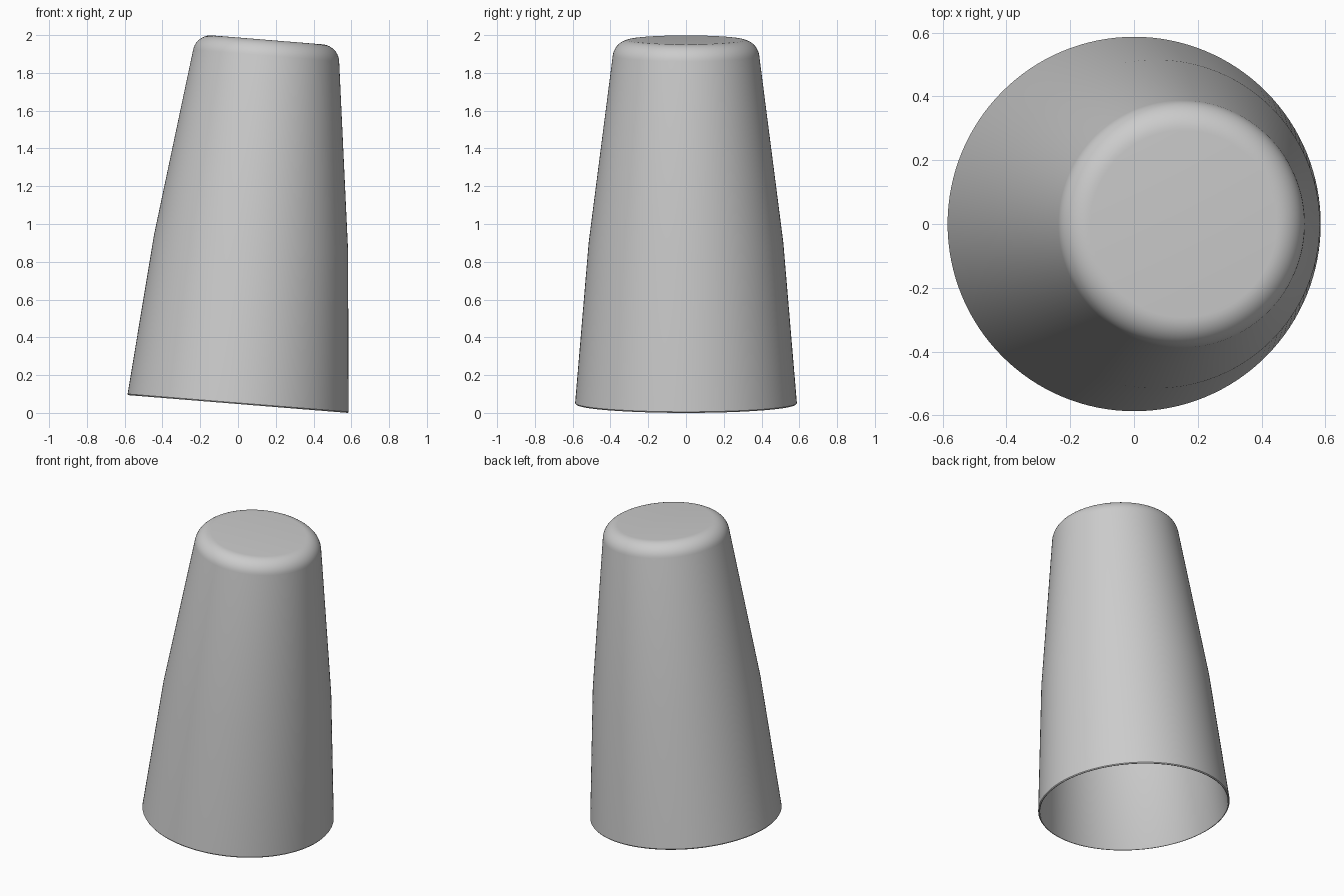
import bpy, bmesh, math
from mathutils import Matrix, Vector

if "Cube" in bpy.data.objects:
    bpy.data.objects.remove(bpy.data.objects["Cube"])

TILT = math.radians(4.62)
SEG = 128
WALL = 0.012


def profile(r_base, r_mid, r_corner, h_mid, h_top, fillet, z0):
    """Half profile (radius, height) from the rim up to the flat closed end."""
    slope = math.atan2(r_mid - r_corner, h_top - h_mid)
    pts = [(r_base, z0), (r_mid, h_mid)]
    # rounded shoulder
    run = fillet * math.tan((math.pi / 2 - slope) / 2)
    cr, cz = r_corner - run, h_top - fillet
    for i in range(11):
        a = slope + (math.pi / 2 - slope) * i / 10
        pts.append((cr + fillet * math.cos(a), cz + fillet * math.sin(a)))
    return pts + [(0, h_top)]


H = 1.934
outer = profile(0.587, 0.515, 0.377, 0.86, H, 0.095, 0.006)
inner = profile(0.587 - WALL, 0.515 - WALL, 0.377 - WALL, 0.86, H - WALL, 0.085, 0.006)

# closed wall section: inner surface, softened rim, outer surface
section = inner[::-1] + [(0.579, 0.0), (0.583, 0.0)] + outer

# revolve the section into the cup
bm = bmesh.new()
verts = [bm.verts.new((r, 0, z)) for r, z in section]
edges = [bm.edges.new(pair) for pair in zip(verts, verts[1:])]
bmesh.ops.spin(bm, geom=verts + edges, cent=(0, 0, 0), axis=(0, 0, 1),
               angle=math.tau, steps=SEG, use_duplicate=False)
bmesh.ops.remove_doubles(bm, verts=bm.verts, dist=1e-5)
bmesh.ops.recalc_face_normals(bm, faces=bm.faces)

# lean the cup to the right and stand it on the ground
bm.transform(Matrix.Rotation(TILT, 4, 'Y'))
low = min(v.co.z for v in bm.verts)
bm.transform(Matrix.Translation(Vector((0, 0, -low))))

mesh = bpy.data.meshes.new("tapered_cup")
bm.to_mesh(mesh)
bm.free()
cup = bpy.data.objects.new("tapered_cup", mesh)
bpy.context.collection.objects.link(cup)
bpy.context.view_layer.objects.active = cup
cup.select_set(True)
bpy.ops.object.shade_smooth_by_angle(angle=math.radians(35))
